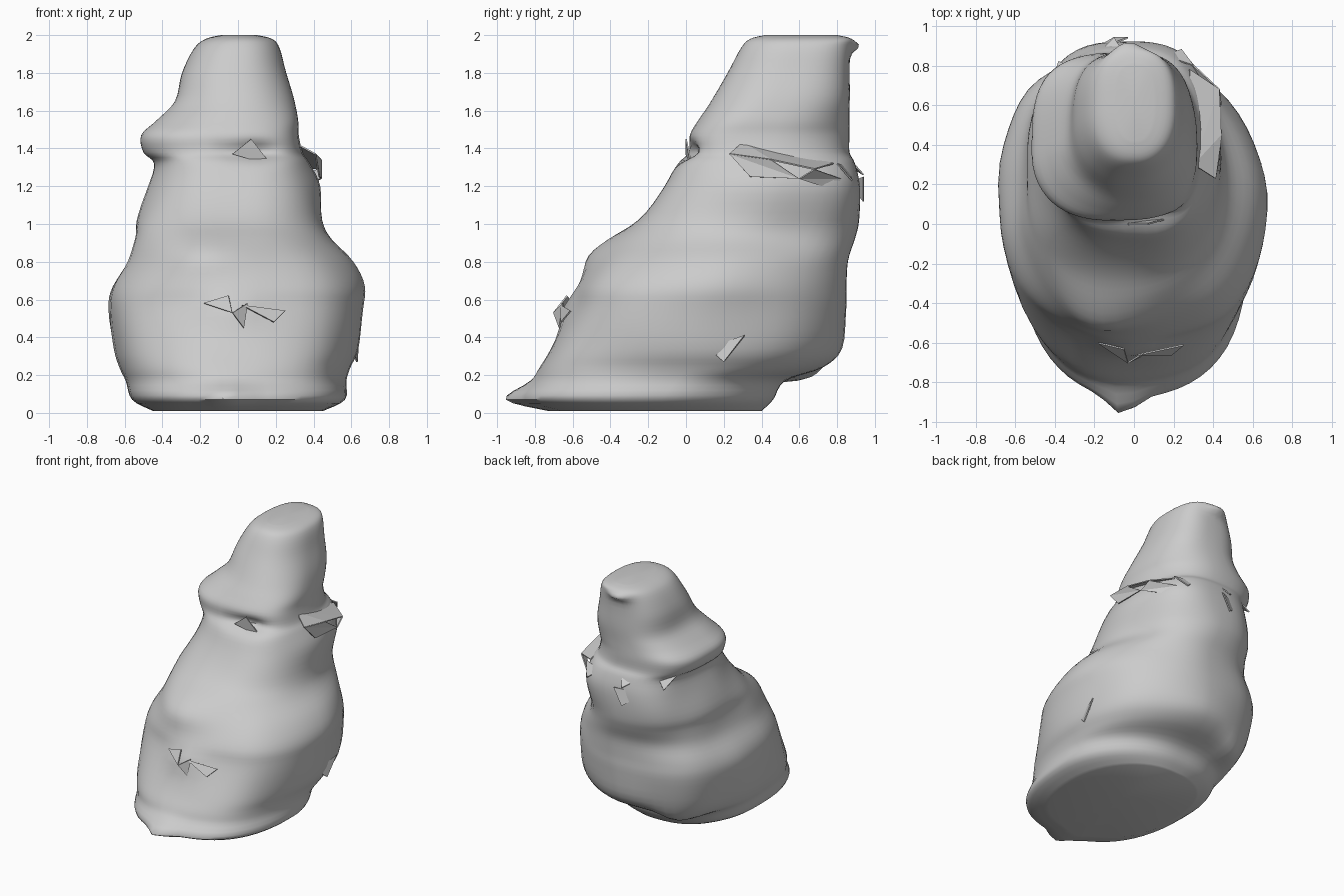
import bpy, bmesh, math
from mathutils import Vector, noise

cube = bpy.data.objects.get("Cube")
if cube:
    bpy.data.objects.remove(cube, do_unlink=True)

stone = bpy.data.materials.new("grey stone")
stone.use_nodes = True
stone.diffuse_color = (0.6, 0.6, 0.6, 1)
stone.node_tree.nodes["Principled BSDF"].inputs["Base Color"].default_value = stone.diffuse_color

SIDES, STEPS = 56, 4

# Cross-sections: height, right x, left x, front y, back y, y of widest point
SECTIONS = [
    (0.01, -.45, .45, -.68, .40, -.15),
    (0.07, -.56, .57, -.87, .46, -.13),
    (0.17, -.59, .58, -.81, .52, -.05),
    (0.24, -.62, .60, -.78, .72, .00),
    (0.34, -.65, .64, -.72, .82, .03),
    (0.55, -.68, .67, -.60, .85, .05),
    (0.67, -.66, .67, -.56, .85, .08),
    (0.80, -.58, .60, -.47, .86, .12),
    (0.92, -.54, .49, -.36, .90, .20),
    (1.02, -.53, .45, -.25, .92, .28),
    (1.20, -.47, .43, -.12, .92, .35),
    (1.32, -.45, .37, -.05, .89, .38),
    (1.38, -.51, .33, .01, .86, .38),
    (1.47, -.52, .31, .02, .86, .38),
    (1.55, -.43, .31, .07, .86, .40),
    (1.65, -.33, .29, .14, .86, .46),
    (1.80, -.29, .25, .22, .86, .53),
    (1.93, -.23, .22, .29, .87, .58),
    (1.98, -.17, .18, .34, .87, .60),
    (2.00, -.09, .10, .42, .80, .61),
]


def between(a, b, c, d, t):
    """Smooth curve value from b to c, steered by the neighbours a and d."""
    return b + t / 2 * (c - a + t * (2 * a - 5 * b + 4 * c - d + t * (3 * (b - c) + d - a)))


def refined(rows):
    """Add smooth in-between sections to a list of sections."""
    last = len(rows) - 1
    for i in range(last):
        near = rows[max(i - 1, 0)], rows[i], rows[i + 1], rows[min(i + 2, last)]
        for s in range(STEPS):
            yield [between(*values, s / STEPS) for values in zip(*near)]
    yield list(rows[last])


def bump(value, centre, width):
    return math.exp(-((value - centre) / width) ** 2)


def squareness(z, c, s):
    """Superellipse power: the left back is rounder, the brow corner squarer."""
    head = min(max((z - 1) / .4, 0), 1)
    if s > 0:
        low = 2.0 if c > 0 else 2.6
        return low + (2.8 - low) * head
    brow = 1.2 * bump(z, 1.42, .15) if c > 0 else 0
    return 2.3 + brow


def ring_point(section, angle):
    """Point on a rounded-square cross-section with a little weathering."""
    z, right, left, front, back, mid = section
    c, s = math.cos(angle), math.sin(angle)
    power = 2 / squareness(z, c, s)
    cx = (right + left) / 2
    reach = back - mid if s > 0 else mid - front
    x = cx + (left - right) / 2 * math.copysign(abs(c) ** power, c)
    y = mid + reach * math.copysign(abs(s) ** power, s)
    drop = 0
    if s < 0:
        # pointed toe, ridge at the mouth, rounded belly
        y -= .09 * bump(x, -.06, .09) * bump(z, .07, .08)
        y -= .05 * bump(x, -.04, .14) * bump(z, .55, .09)
        y -= .08 * bump(x, -.18, .26) * bump(z, .84, .12)
        # crevice under the brow
        y += .06 * bump(x, .08, .12) * bump(z, 1.38, .05)
    else:
        # flick at the crown's back edge, lobe hanging under the back
        y += .05 * bump(x, -.03, .08) * bump(z, 1.94, .03)
        drop = .06 * bump(x, -.38, .12) * bump(z, .25, .07)
    p = Vector((x, y, z - drop))
    fade = max(min(1, z * 3, (2 - z) * 3), 0)
    return p + Vector((c, s, 0)) * noise.noise(p * 2.6) * .025 * fade


def finish(name, bm, smooth=True):
    bmesh.ops.recalc_face_normals(bm, faces=bm.faces)
    mesh = bpy.data.meshes.new(name)
    bm.to_mesh(mesh)
    bm.free()
    mesh.materials.append(stone)
    obj = bpy.data.objects.new(name, mesh)
    bpy.context.collection.objects.link(obj)
    if smooth:
        bpy.ops.object.select_all(action="DESELECT")
        obj.select_set(True)
        bpy.context.view_layer.objects.active = obj
        bpy.ops.object.shade_smooth_by_angle(angle=math.radians(50))
    return obj


def build_body():
    bm = bmesh.new()
    rings = [[bm.verts.new(ring_point(sec, math.tau * k / SIDES)) for k in range(SIDES)]
             for sec in refined(SECTIONS)]
    for low, high in zip(rings, rings[1:]):
        for k in range(SIDES):
            n = (k + 1) % SIDES
            bm.faces.new((low[k], low[n], high[n], high[k]))
    # hollowed underside and flat crown
    for ring, lift in ((rings[0], .03), (rings[-1], 0)):
        middle = sum((v.co for v in ring), Vector()) / SIDES
        hub = bm.verts.new(middle + Vector((0, 0, lift)))
        for k in range(SIDES):
            bm.faces.new((ring[k], ring[(k + 1) % SIDES], hub))
    finish("rock_body", bm)


def flake(name, outline, thickness=.008):
    """Thin broken flake standing off the surface."""
    bm = bmesh.new()
    verts = [bm.verts.new(p) for p in outline]
    for a, b in zip(verts[1:], verts[2:]):
        bm.faces.new((verts[0], a, b))
    obj = finish(name, bm, smooth=False)
    solid = obj.modifiers.new("thickness", "SOLIDIFY")
    solid.thickness = thickness
    solid.offset = 0


build_body()

# Ragged ledge on the left side of the head
flake("side_ledge_top", [(.30, .30, 1.43), (.41, .23, 1.37), (.44, .45, 1.34), (.43, .68, 1.29), (.28, .78, 1.32)])
flake("side_ledge_front", [(.41, .23, 1.37), (.43, .34, 1.25), (.44, .60, 1.24), (.44, .45, 1.34)])
flake("side_ledge_back", [(.44, .60, 1.24), (.43, .68, 1.29), (.28, .82, 1.24), (.30, .78, 1.18)])

# Broken chips behind the neck
flake("back_chip_upper", [(-.22, .82, 1.34), (-.05, .86, 1.35), (-.10, .94, 1.26)])
flake("back_chip_lower", [(-.24, .86, 1.22), (-.03, .94, 1.25), (-.10, .94, 1.12)])
flake("back_chip_left", [(.15, .85, 1.30), (.30, .80, 1.32), (.24, .88, 1.23)])
flake("back_chip_right", [(-.42, .70, 1.36), (-.28, .78, 1.38), (-.38, .82, 1.27)])

# Chips round the mouth, under the brow and low on the side
flake("mouth_chip_left", [(.02, -.66, .57), (.19, -.66, .48), (.25, -.61, .54)])
flake("mouth_chip_right", [(-.18, -.60, .58), (-.03, -.70, .53), (-.05, -.63, .62)])
flake("mouth_chip_low", [(-.03, -.70, .53), (.03, -.67, .45), (.05, -.65, .58)])
flake("brow_chip", [(-.03, .00, 1.37), (.07, .00, 1.45), (.18, .03, 1.31), (.08, .01, 1.38)])
flake("side_chip", [(.60, .12, .34), (.63, .20, .27), (.64, .31, .41), (.61, .22, .33)])
